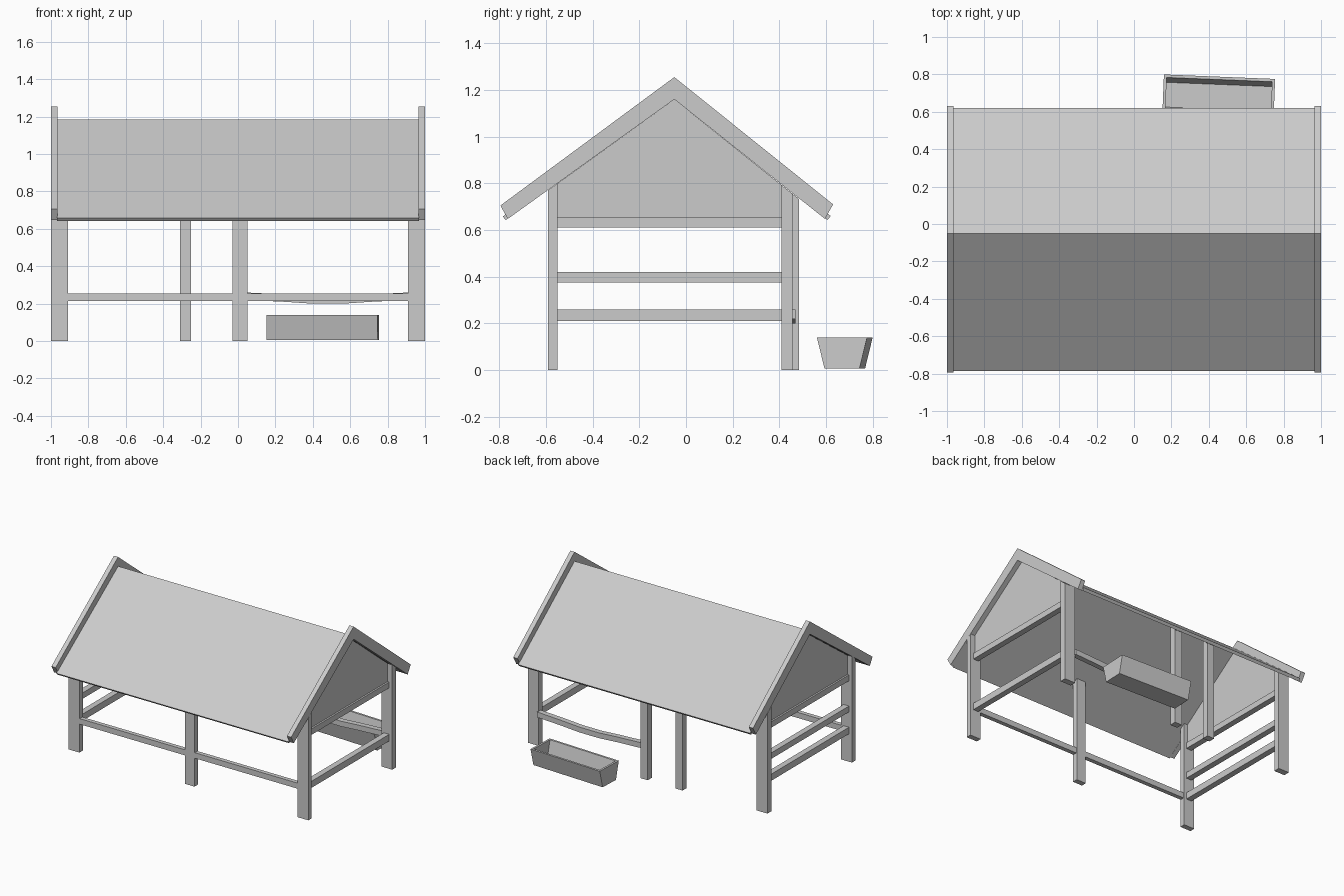
import bpy, bmesh, math
from mathutils import Matrix, Vector

if "Cube" in bpy.data.objects:
    bpy.data.objects.remove(bpy.data.objects["Cube"])

RIDGE_Y = -0.05


def make_object(name, bm):
    bmesh.ops.recalc_face_normals(bm, faces=bm.faces)
    mesh = bpy.data.meshes.new(name)
    bm.to_mesh(mesh)
    bm.free()
    obj = bpy.data.objects.new(name, mesh)
    bpy.context.collection.objects.link(obj)
    return obj


def extrude_x(name, profile, x0, x1):
    """Extrude a closed (y, z) profile from x0 to x1."""
    bm = bmesh.new()
    face = bm.faces.new([bm.verts.new((x0, y, z)) for y, z in profile])
    out = bmesh.ops.extrude_face_region(bm, geom=[face])
    moved = [v for v in out["geom"] if isinstance(v, bmesh.types.BMVert)]
    bmesh.ops.translate(bm, verts=moved, vec=(x1 - x0, 0, 0))
    return make_object(name, bm)


def box(name, x0, x1, y0, y1, z0, z1):
    return extrude_x(name, [(y0, z0), (y1, z0), (y1, z1), (y0, z1)], x0, x1)


def under_roof(y):
    """Height of the underside of the gable boards."""
    slope = 0.72 if y < RIDGE_Y else 0.80
    return 1.16 - slope * abs(y - RIDGE_Y)


def post(name, x0, x1, y0, y1):
    profile = [(y0, 0), (y1, 0), (y1, under_roof(y1)), (y0, under_roof(y0))]
    return extrude_x(name, profile, x0, x1)


# Thin roof sheet, steeper at the back
extrude_x("roof_sheet", [(-0.785, 0.658), (RIDGE_Y, 1.185), (0.62, 0.66),
                         (0.605, 0.643), (RIDGE_Y, 1.165), (-0.772, 0.643)], -0.967, 0.967)

# Gable ends: edge boards, infill panel and tie beam
boards = [(-0.795, 0.705), (RIDGE_Y, 1.255), (0.63, 0.71),
          (0.595, 0.648), (RIDGE_Y, 1.16), (-0.763, 0.648)]
panel = [(-0.55, 0.65), (0.41, 0.65), (0.41, under_roof(0.41)),
         (RIDGE_Y, 1.16), (-0.55, under_roof(-0.55))]
for side, s in (("left", -1), ("right", 1)):
    extrude_x(side + "_gable_board", boards, s * 0.965, s * 1.0)
    extrude_x(side + "_gable_panel", panel, s * 0.94, s * 0.962)
    box(side + "_tie_beam", s * 0.93, s * 0.975, -0.555, 0.415, 0.61, 0.655)
    box(side + "_lower_rail", s * 0.93, s * 0.975, -0.555, 0.415, 0.21, 0.26)
    # Corner posts
    post(side + "_front_post", s * 0.91, s * 1.0, -0.59, -0.55)
    post(side + "_back_post", s * 0.91, s * 1.0, 0.41, 0.457)
box("left_upper_rail", -0.975, -0.93, -0.555, 0.415, 0.375, 0.42)

# Intermediate posts
post("front_middle_post", -0.03, 0.05, -0.59, -0.55)
post("back_middle_post", -0.02, 0.04, 0.435, 0.485)
post("back_door_post", -0.31, -0.25, 0.435, 0.485)

# Front rails either side of the middle post
box("front_rail_left", -0.915, -0.025, -0.587, -0.555, 0.213, 0.255)
box("front_rail_right", 0.045, 0.915, -0.587, -0.555, 0.213, 0.255)

# Sagging back rail
bm = bmesh.new()
rings = []
for x, z in ((0.035, 0.24), (0.25, 0.23), (0.40, 0.22), (0.56, 0.22), (0.71, 0.23), (0.915, 0.24)):
    rings.append([bm.verts.new((x, 0.45 + dy, z + dz))
                  for dy, dz in ((-0.02, -0.02), (0.02, -0.02), (0.02, 0.02), (-0.02, 0.02))])
for a, b in zip(rings, rings[1:]):
    for i in range(4):
        j = (i + 1) % 4
        bm.faces.new((a[i], a[j], b[j], b[i]))
bm.faces.new(rings[0])
bm.faces.new(rings[-1])
make_object("back_sagging_rail", bm)

# Feeding trough: tapered box with a hollowed top, slightly turned
bm = bmesh.new()
bmesh.ops.create_cube(bm, size=1)
for v in bm.verts:
    top = v.co.z > 0
    v.co = Vector((v.co.x * 0.595, v.co.y * (0.215 if top else 0.15), 0.14 if top else 0.007))
top_face = max(bm.faces, key=lambda f: f.calc_center_median().z)
bmesh.ops.inset_region(bm, faces=[top_face], thickness=0.022)
out = bmesh.ops.extrude_face_region(bm, geom=[top_face])
floor = [v for v in out["geom"] if isinstance(v, bmesh.types.BMVert)]
bmesh.ops.delete(bm, geom=[top_face], context='FACES_ONLY')
for v in floor:
    v.co.z = 0.03
    v.co.y *= 0.72
bmesh.ops.transform(bm, verts=bm.verts, matrix=Matrix.Translation((0.453, 0.68, 0))
                    @ Matrix.Rotation(math.radians(-2.3), 4, 'Z'))
make_object("feeding_trough", bm)
